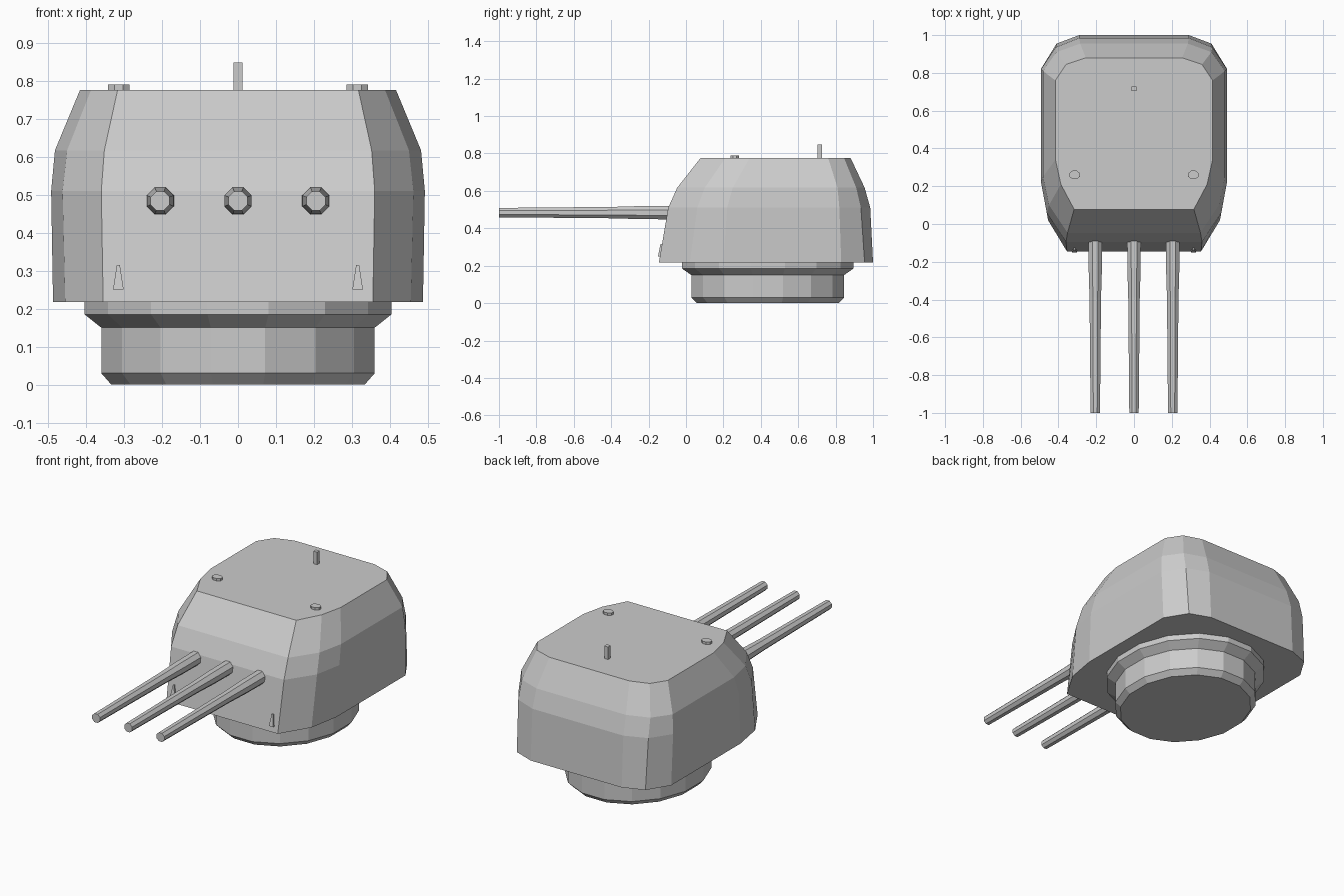
import bpy, bmesh, math

cube = bpy.data.objects.get("Cube")
if cube:
    bpy.data.objects.remove(cube)

grey = bpy.data.materials.new("naval grey")
grey.use_nodes = True
GREY = (0.6, 0.6, 0.6, 1)
grey.diffuse_color = GREY
grey.node_tree.nodes["Principled BSDF"].inputs["Base Color"].default_value = GREY


def loft(name, rings):
    """Join equal-length rings of points with quads and cap both ends."""
    bm = bmesh.new()
    loops = [[bm.verts.new(p) for p in ring] for ring in rings]
    n = len(loops[0])
    for a, b in zip(loops, loops[1:]):
        for i in range(n):
            j = (i + 1) % n
            bm.faces.new((a[i], a[j], b[j], b[i]))
    bm.faces.new(loops[0])
    bm.faces.new(loops[-1])
    bmesh.ops.recalc_face_normals(bm, faces=bm.faces)
    mesh = bpy.data.meshes.new(name)
    bm.to_mesh(mesh)
    bm.free()
    mesh.materials.append(grey)
    obj = bpy.data.objects.new(name, mesh)
    bpy.context.collection.objects.link(obj)
    return obj


def circle(sides, r):
    """Polygon with flats on the axes."""
    angles = [math.tau * (i + 0.5) / sides for i in range(sides)]
    return [(r * math.cos(a), r * math.sin(a)) for a in angles]


def box_ring(x, y, z, w, d):
    return [(x + sx * w / 2, y + sy * d / 2, z)
            for sx, sy in ((-1, -1), (1, -1), (1, 1), (-1, 1))]


# Armoured gunhouse: half outlines from front to back, mirrored in x
outlines = {
    0.217: [(0.355, -0.145), (0.455, 0.02), (0.487, 0.2),
            (0.487, 0.83), (0.41, 0.955), (0.29, 1.0)],
    0.51: [(0.36, -0.095), (0.462, 0.06), (0.492, 0.22),
           (0.492, 0.82), (0.415, 0.935), (0.29, 0.985)],
    0.617: [(0.352, -0.047), (0.45, 0.1), (0.482, 0.25),
            (0.482, 0.81), (0.41, 0.91), (0.285, 0.955)],
    0.776: [(0.317, 0.078), (0.387, 0.21), (0.416, 0.34),
            (0.416, 0.76), (0.36, 0.845), (0.255, 0.88)],
}
loft("gunhouse", [
    [(x, y, z) for x, y in half] + [(-x, y, z) for x, y in reversed(half)]
    for z, half in outlines.items()])

# Oval barbette with chamfered foot and flared collar
profile = [(0.34, 0), (0.367, 0.03), (0.367, 0.15), (0.412, 0.185), (0.412, 0.225)]
loft("barbette", [
    [(x, 0.437 + 1.135 * y, z) for x, y in circle(16, r)] for r, z in profile])

# Three tapered gun barrels
barrel = [(0.1, 0.04), (-0.24, 0.038), (-0.39, 0.033), (-1.0, 0.027)]
for name, cx in (("right", -0.205), ("middle", 0), ("left", 0.205)):
    loft(name + "_barrel", [
        [(cx + x, y, 0.484 + z) for x, z in circle(8, r)] for y, r in barrel])

# Roof hatches and front brackets on both sides
for name, s in (("right", -1), ("left", 1)):
    loft(name + "_hatch", [
        [(s * 0.314 + 0.03 * x, 0.26 + 0.024 * y, z) for x, y in circle(8, 1)]
        for z in (0.77, 0.79)])
    loft(name + "_bracket", [box_ring(s * 0.315, -0.125, 0.25, 0.028, 0.05),
                             box_ring(s * 0.315, -0.122, 0.315, 0.008, 0.03)])

# Roof mast
loft("mast", [box_ring(0, 0.715, z, 0.024, 0.024) for z in (0.77, 0.848)])
